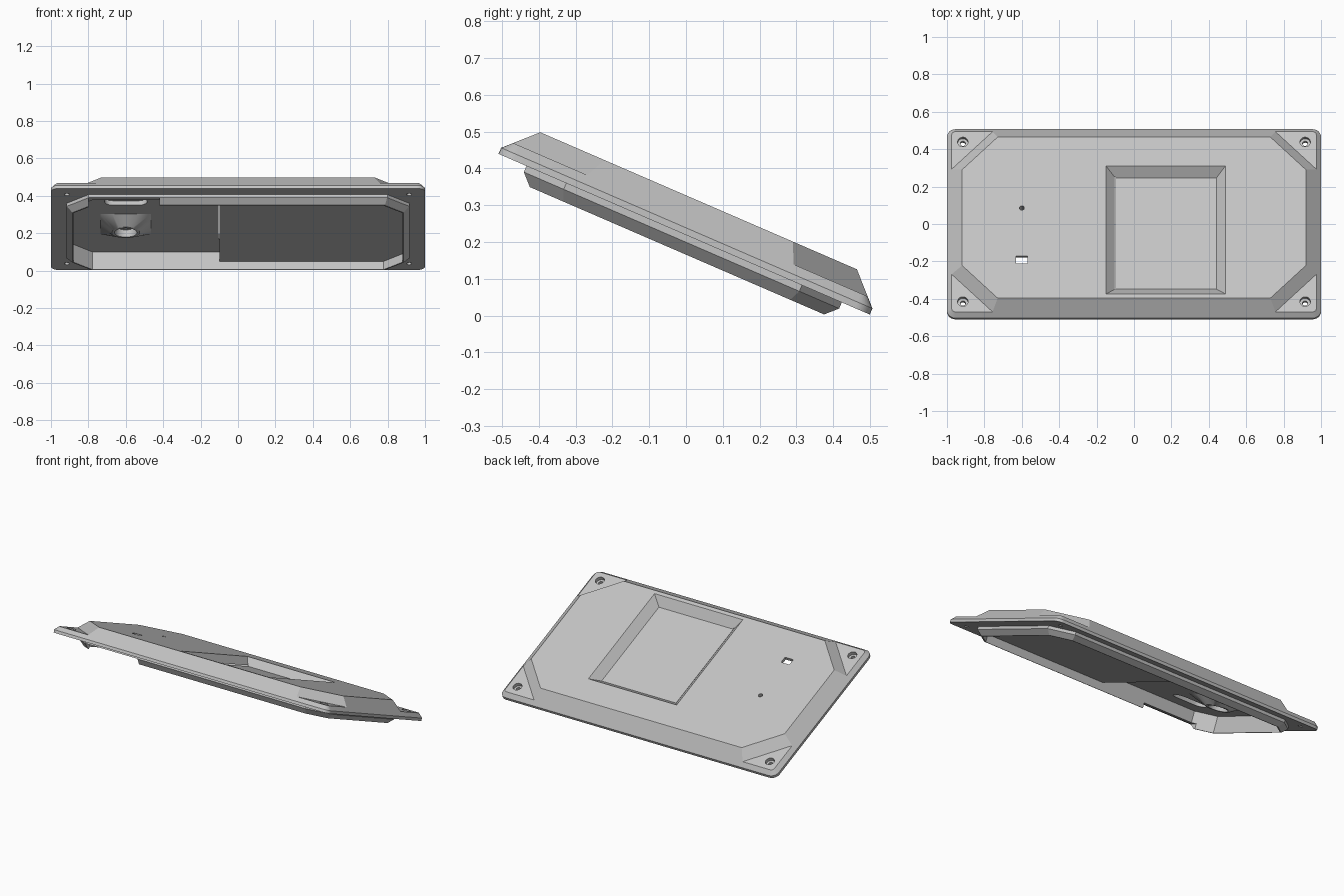
import bpy, bmesh, math
from mathutils import Matrix

if "Cube" in bpy.data.objects:
    bpy.data.objects.remove(bpy.data.objects["Cube"])

TILT = Matrix.Rotation(math.radians(-23.4), 4, 'X') @ Matrix.Translation((0, -0.0925, 0))
grey = bpy.data.materials.new("light_grey")
grey.diffuse_color = (0.55, 0.55, 0.55, 1)
grey.use_nodes = True
grey.node_tree.nodes["Principled BSDF"].inputs["Base Color"].default_value = grey.diffuse_color


def make(name, bm):
    bmesh.ops.recalc_face_normals(bm, faces=bm.faces)
    me = bpy.data.meshes.new(name)
    bm.to_mesh(me)
    bm.free()
    me.materials.append(grey)
    ob = bpy.data.objects.new(name, me)
    bpy.context.collection.objects.link(ob)
    return ob


def loft(name, rings):
    """Closed solid through rings of equal point count."""
    bm = bmesh.new()
    vs = [[bm.verts.new(p) for p in r] for r in rings]
    n = len(vs[0])
    for a, b in zip(vs, vs[1:]):
        for i in range(n):
            j = (i + 1) % n
            bm.faces.new((a[i], a[j], b[j], b[i]))
    bm.faces.new(vs[0])
    bm.faces.new(vs[-1])
    return make(name, bm)


def octagon(hx, hy, c, z):
    q = [(hx, hy - c), (hx - c, hy)]
    pts = q + [(-x, y) for x, y in q[::-1]]
    pts += [(-x, -y) for x, y in q] + [(x, -y) for x, y in q[::-1]]
    return [(x, y, z) for x, y in pts]


def rect(x0, x1, y0, y1, z):
    return [(x0, y0, z), (x1, y0, z), (x1, y1, z), (x0, y1, z)]


def circle(x, y, r, z, n=32):
    return [(x + r * math.cos(2 * math.pi * (i + .5) / n),
             y + r * math.sin(2 * math.pi * (i + .5) / n), z) for i in range(n)]


def square_ring(x, y, h, z, n=32):
    out = []
    for px, py, _ in circle(0, 0, 1, 0, n):
        m = max(abs(px), abs(py))
        # snap the points nearest the diagonals so the corners stay crisp
        if abs(abs(px) - abs(py)) < 0.15:
            px, py = math.copysign(m, px), math.copysign(m, py)
        out.append((x + h * px / m, y + h * py / m, z))
    return out


def combine(target, other, op):
    m = target.modifiers.new("combine", 'BOOLEAN')
    m.operation, m.object, m.solver = op, other, 'EXACT'
    bpy.context.view_layer.objects.active = target
    bpy.ops.object.modifier_apply(modifier=m.name)
    bpy.data.objects.remove(other)


def cut(target, rings):
    combine(target, loft("cutter", rings), 'DIFFERENCE')


# Front plate: rounded flange, sloped sides, four corner pads, raised octagonal top
PAD = 0.219


def flange_ring(inset, z):
    r = 0.045 - inset
    out = []
    for k, (sx, sy) in enumerate([(1, 1), (-1, 1), (-1, -1), (1, -1)]):
        cx, cy = sx * 0.955, sy * 0.505
        arc = [(cx + r * math.cos(math.pi / 2 * (k + i / 6)),
                cy + r * math.sin(math.pi / 2 * (k + i / 6)), z) for i in range(7)]
        along_y = (sx * (1 - inset), sy * (0.525 - PAD), z)
        along_x = (sx * (0.975 - PAD), sy * (0.55 - inset), z)
        first, last = (along_y, along_x) if k % 2 == 0 else (along_x, along_y)
        out += [first] + arc + [last]
    return out


bm = bmesh.new()
rings = [[bm.verts.new(p) for p in flange_ring(i, z)]
         for i, z in ((0, 0.201), (0, 0.219), (0.025, 0.244))]
N = len(rings[0])
for a, b in zip(rings, rings[1:]):
    for i in range(N):
        bm.faces.new((a[i], a[(i + 1) % N], b[(i + 1) % N], b[i]))
bm.faces.new(rings[0])
for k in range(4):
    bm.faces.new(rings[2][k * 9:k * 9 + 9])      # corner pad
low = [rings[2][k * 9 + e] for k in range(4) for e in (0, 8)]
top = [bm.verts.new(p) for p in octagon(0.919, 0.469, 0.19, 0.30)]
for i in range(8):
    j = (i + 1) % 8
    bm.faces.new((low[i], low[j], top[j], top[i]))
bm.faces.new(top)
panel = make("front_panel", bm)

# Rear collar with chamfered lip
collar = loft("rear_collar", [octagon(0.885, 0.436, 0.1, 0.152),
                              octagon(0.916, 0.467, 0.118, 0.183),
                              octagon(0.916, 0.467, 0.118, 0.212)])
combine(panel, collar, 'UNION')

# Rear cavity: shallow under the display, deep on the left
cut(panel, [octagon(0.879, 0.43, 0.1, z) for z in (0.1, 0.2)])
deep = [(-0.1, -0.43), (-0.1, 0.43), (-0.779, 0.43), (-0.879, 0.33),
        (-0.879, -0.33), (-0.779, -0.43)]
cut(panel, [[(x, y, z) for x, y in deep] for z in (0.12, 0.255)])

# Notch in the front lip
cut(panel, [rect(-0.8, -0.42, -0.6, -0.4, z) for z in (0.1, 0.184)])

# Display recess with sloped sides
cut(panel, [rect(-0.10, 0.44, -0.395, 0.252, 0.25),
            rect(-0.17, 0.51, -0.465, 0.322, 0.32)])

# Counterbored screw holes
for sx in (-1, 1):
    for sy in (-1, 1):
        cut(panel, [circle(sx * 0.915, sy * 0.465, 0.028, z, 24) for z in (0.222, 0.3)])
        cut(panel, [circle(sx * 0.915, sy * 0.465, 0.014, z, 24) for z in (0.15, 0.26)])

# Sensor boss on the cavity ceiling: square base blending to a round rim
BX, BY = -0.6, 0.056
boss = loft("sensor_boss", [circle(BX, BY, 0.075, 0.205),
                            square_ring(BX, BY, 0.135, 0.255),
                            square_ring(BX, BY, 0.135, 0.265)])
combine(panel, boss, 'UNION')
cut(panel, [circle(BX, BY, 0.062, 0.19), circle(BX, BY, 0.055, 0.245)])
cut(panel, [circle(BX, BY, 0.013, z, 16) for z in (0.2, 0.35)])

# Connector pocket (rounded ends) and its slot through the face
PY = -0.245
pocket = []
for i in range(18):
    a = -math.pi / 2 + math.pi * (i % 9) / 8 + (math.pi if i > 8 else 0)
    pocket.append((-0.6 + (0.07 if i < 9 else -0.07) + 0.045 * math.cos(a),
                   PY + 0.045 * math.sin(a)))
cut(panel, [[(x, y, z) for x, y in pocket] for z in (0.22, 0.28)])
cut(panel, [rect(-0.63, -0.57, PY - 0.022, PY + 0.022, z) for z in (0.24, 0.34)])

# Lean the panel back and shade
panel.data.transform(TILT)
bpy.ops.object.select_all(action='DESELECT')
panel.select_set(True)
bpy.context.view_layer.objects.active = panel
bpy.ops.object.shade_smooth_by_angle(angle=math.radians(30))
